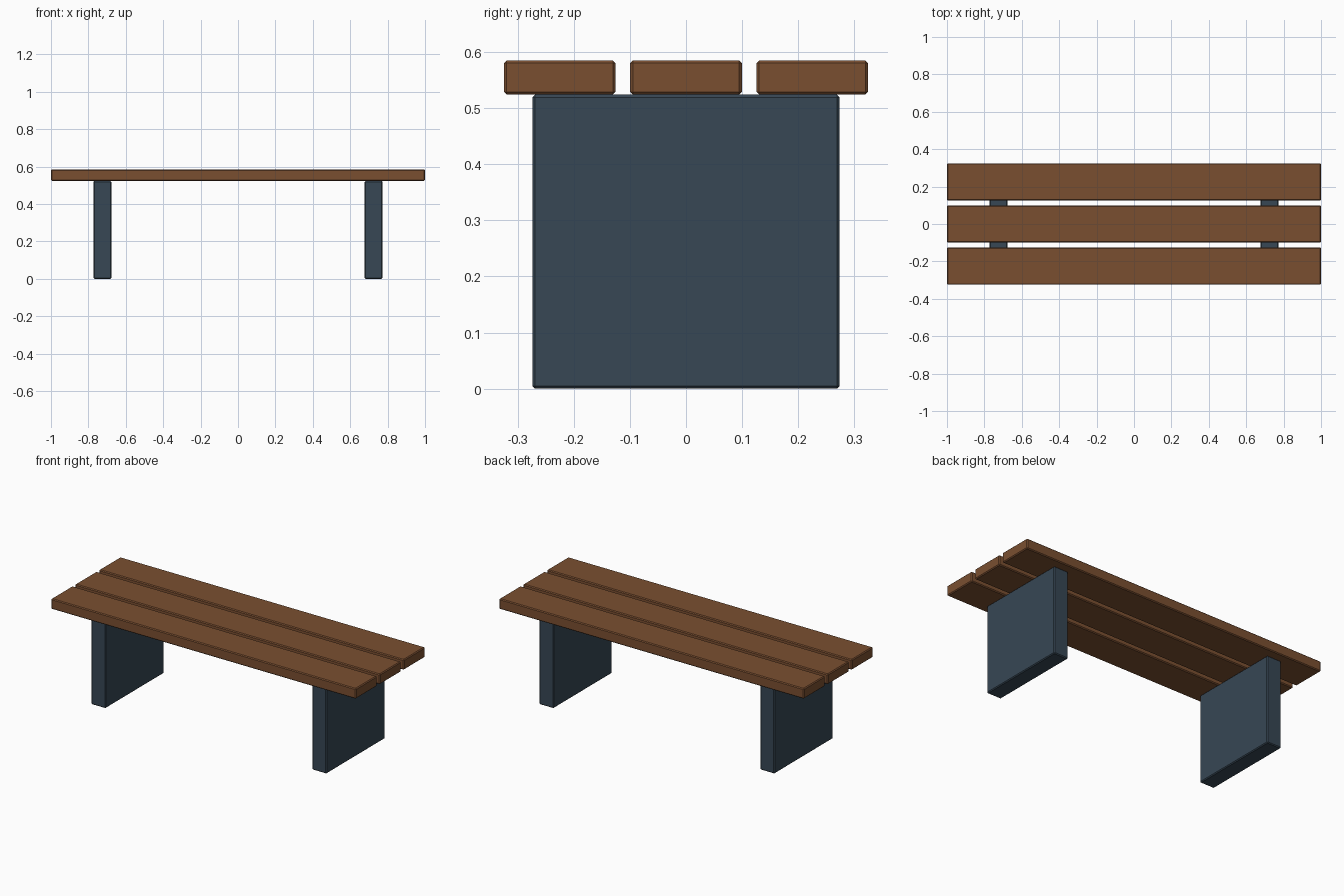
import bpy

if "Cube" in bpy.data.objects:
    bpy.data.objects.remove(bpy.data.objects["Cube"])


def material(name, rgb):
    m = bpy.data.materials.new(name)
    m.diffuse_color = (*rgb, 1.0)
    m.use_nodes = True
    m.node_tree.nodes["Principled BSDF"].inputs["Base Color"].default_value = m.diffuse_color
    return m


wood = material("brown wood", (0.195, 0.078, 0.030))
slate = material("slate blue", (0.038, 0.063, 0.089))


def block(name, size, centre, mat, bevel=0.005):
    """Box with small single-segment chamfers on every edge."""
    bpy.ops.mesh.primitive_cube_add(size=1, location=centre)
    ob = bpy.context.object
    ob.name = name
    ob.scale = size
    bpy.ops.object.transform_apply(location=False, rotation=False, scale=True)
    mod = ob.modifiers.new("chamfer", "BEVEL")
    mod.width = bevel
    mod.segments = 1
    mod.limit_method = 'ANGLE'
    ob.data.materials.append(mat)
    return ob


LEG_H, PLANK_T = 0.524, 0.061

# Three seat planks with gaps between them
for side, y in (("front", -0.225), ("middle", 0.0), ("back", 0.225)):
    block(side + "_seat_plank", (2.0, 0.199, PLANK_T),
          (0, y, LEG_H + PLANK_T / 2), wood)

# Two slab legs
for side, x in (("left", -0.725), ("right", 0.725)):
    block(side + "_leg_slab", (0.095, 0.548, LEG_H), (x, 0, LEG_H / 2), slate)
